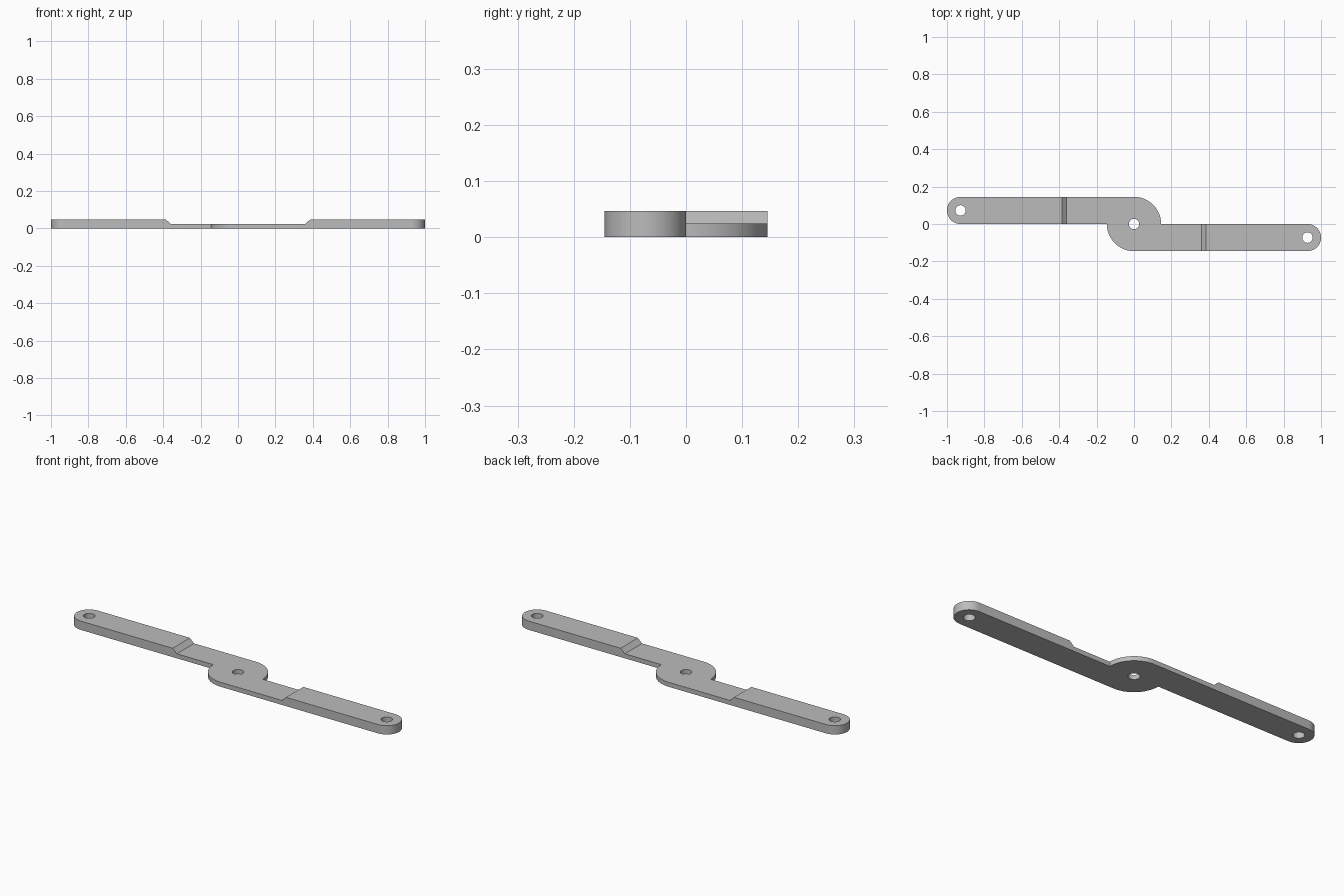
import bpy, bmesh
from math import pi, cos, sin, radians
from mathutils import Vector

cube = bpy.data.objects.get("Cube")
if cube:
    bpy.data.objects.remove(cube)

THICK, THIN = 0.047, 0.024      # full arm height, thinned hub height
WIDTH = 0.145                   # arm width and hub radius
END_R = WIDTH / 2
END_X = 1 - END_R               # centre of the rounded arm tip
HOLE_R = 0.028
SLOPE_LOW, SLOPE_HIGH = 0.36, 0.385

grey = bpy.data.materials.new("plain grey")
grey.use_nodes = True
colour = (0.5, 0.5, 0.5, 1)
grey.diffuse_color = colour
grey.node_tree.nodes["Principled BSDF"].inputs["Base Color"].default_value = colour


def arc(cx, cy, r, start, end, steps):
    angles = [radians(start + (end - start) * i / steps) for i in range(steps + 1)]
    return [(cx + r * cos(a), cy + r * sin(a)) for a in angles]


def prism(name, points, offset):
    """Extrude a closed loop of 3D points along offset."""
    bm = bmesh.new()
    face = bm.faces.new([bm.verts.new(p) for p in points])
    top = bmesh.ops.extrude_face_region(bm, geom=[face])["geom"]
    bmesh.ops.translate(bm, vec=Vector(offset),
                        verts=[v for v in top if isinstance(v, bmesh.types.BMVert)])
    bmesh.ops.recalc_face_normals(bm, faces=bm.faces)
    mesh = bpy.data.meshes.new(name)
    bm.to_mesh(mesh)
    bm.free()
    obj = bpy.data.objects.new(name, mesh)
    bpy.context.collection.objects.link(obj)
    mesh.materials.append(grey)
    return obj


def cut(target, cutter):
    cutter.hide_render = True
    mod = target.modifiers.new("cut", "BOOLEAN")
    mod.operation, mod.solver, mod.object = "DIFFERENCE", "EXACT", cutter
    bpy.context.view_layer.objects.active = target
    bpy.ops.object.modifier_apply(modifier=mod.name)
    bpy.data.objects.remove(cutter)


# Outline: quarter hub and one arm, repeated by a half turn
half = arc(0, 0, WIDTH, 180, 270, 24) + arc(END_X, -END_R, END_R, -90, 90, 32)
outline = half + [(-x, -y) for x, y in half]
link = prism("offset_link_arm", [(x, y, 0) for x, y in outline], (0, 0, THICK))

# Thinned middle with sloped shoulders
recess = [(-SLOPE_LOW, THIN), (SLOPE_LOW, THIN), (SLOPE_HIGH, THICK),
          (SLOPE_HIGH, 0.1), (-SLOPE_HIGH, 0.1), (-SLOPE_HIGH, THICK)]
cut(link, prism("recess_cutter", [(x, -0.3, z) for x, z in recess], (0, 0.6, 0)))

# Pivot hole and a hole at each tip
for side in (-1, 0, 1):
    ring = arc(side * END_X, -side * END_R, HOLE_R, 0, 360, 32)[:-1]
    cut(link, prism("hole_cutter", [(x, y, -0.1) for x, y in ring], (0, 0, 0.3)))

# Smooth round walls, sharp edges
bpy.ops.object.select_all(action="DESELECT")
link.select_set(True)
bpy.context.view_layer.objects.active = link
bpy.ops.object.shade_smooth_by_angle(angle=radians(30))
